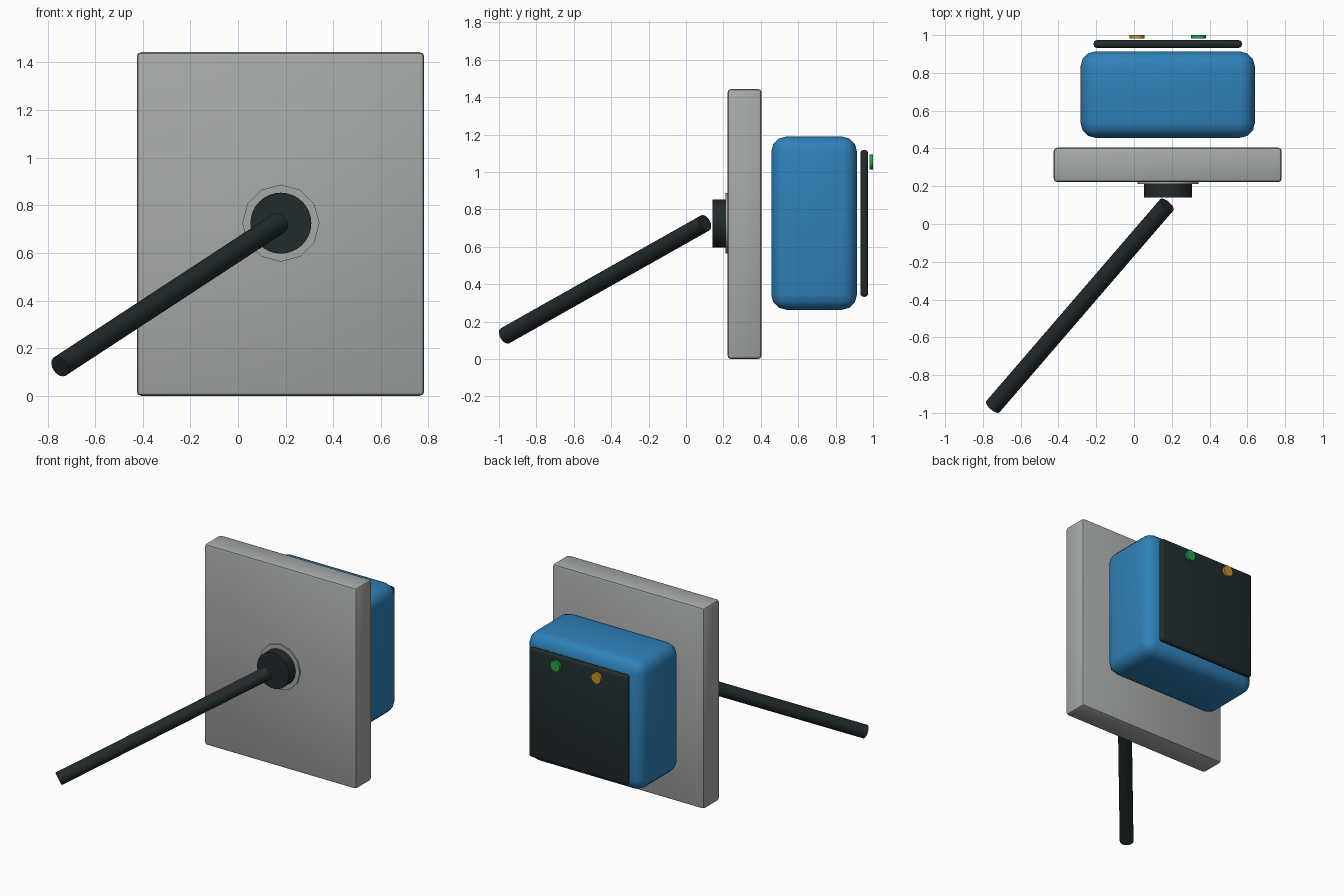
import bpy
import math
from mathutils import Vector

if "Cube" in bpy.data.objects:
    bpy.data.objects.remove(bpy.data.objects["Cube"])


def material(name, colour):
    m = bpy.data.materials.new(name)
    m.diffuse_color = (*colour, 1)
    m.use_nodes = True
    m.node_tree.nodes["Principled BSDF"].inputs["Base Color"].default_value = m.diffuse_color
    return m


GREY = material("wall_grey", (0.38, 0.40, 0.395))
BLUE = material("housing_blue", (0.028, 0.22, 0.49))
BLACK = material("rubber_black", (0.015, 0.024, 0.025))
GREEN = material("lamp_green", (0.02, 0.36, 0.07))
AMBER = material("lamp_amber", (0.55, 0.29, 0.018))


def finish(name, mat, bevel=0.0, segments=3, angle=40):
    ob = bpy.context.object
    ob.name = name
    ob.data.materials.append(mat)
    if bevel:
        mod = ob.modifiers.new("rounded_edges", 'BEVEL')
        mod.width = bevel
        mod.segments = segments
        bpy.ops.object.modifier_apply(modifier=mod.name)
    bpy.ops.object.shade_smooth_by_angle(angle=math.radians(angle))
    return ob


def box(name, lo, hi, mat, bevel, segments):
    lo, hi = Vector(lo), Vector(hi)
    bpy.ops.mesh.primitive_cube_add(size=1, location=(lo + hi) / 2)
    bpy.context.object.scale = hi - lo
    bpy.ops.object.transform_apply(location=False, rotation=False, scale=True)
    return finish(name, mat, bevel, segments)


def rod(name, a, b, radius, sides, mat):
    a, b = Vector(a), Vector(b)
    bpy.ops.mesh.primitive_cylinder_add(vertices=sides, radius=radius,
                                        depth=(b - a).length, location=(a + b) / 2)
    bpy.context.object.rotation_euler = (b - a).to_track_quat('Z', 'Y').to_euler()
    return finish(name, mat)


CX, CZ = 0.18, 0.725  # shared axis of plate, housing and cable gland

# Mounting plate, rounded housing and dark cover panel
box("mounting_plate", (-0.425, 0.222, 0.0), (0.782, 0.404, 1.443), GREY, 0.018, 2)
box("housing", (-0.283, 0.456, 0.263), (0.64, 0.914, 1.189), BLUE, 0.08, 3)
box("cover_panel", (-0.214, 0.932, 0.332), (0.571, 0.974, 1.118), BLACK, 0.019, 3)

# Status lamps on the cover
for name, x, mat in (("amber_lamp", 0.016, AMBER), ("green_lamp", 0.341, GREEN)):
    rod(name, (x, 0.982, 1.053), (x, 1.0, 1.053), 0.039, 12, mat)

# Collar, gland and cable on the other side
rod("collar", (CX, 0.212, CZ), (CX, 0.23, CZ), 0.162, 12, GREY)
rod("cable_gland", (CX, 0.141, CZ), (CX, 0.215, CZ), 0.128, 32, BLACK)
rod("cable", (-0.747, -0.967, 0.124), (0.174, 0.102, 0.727), 0.046, 20, BLACK)
